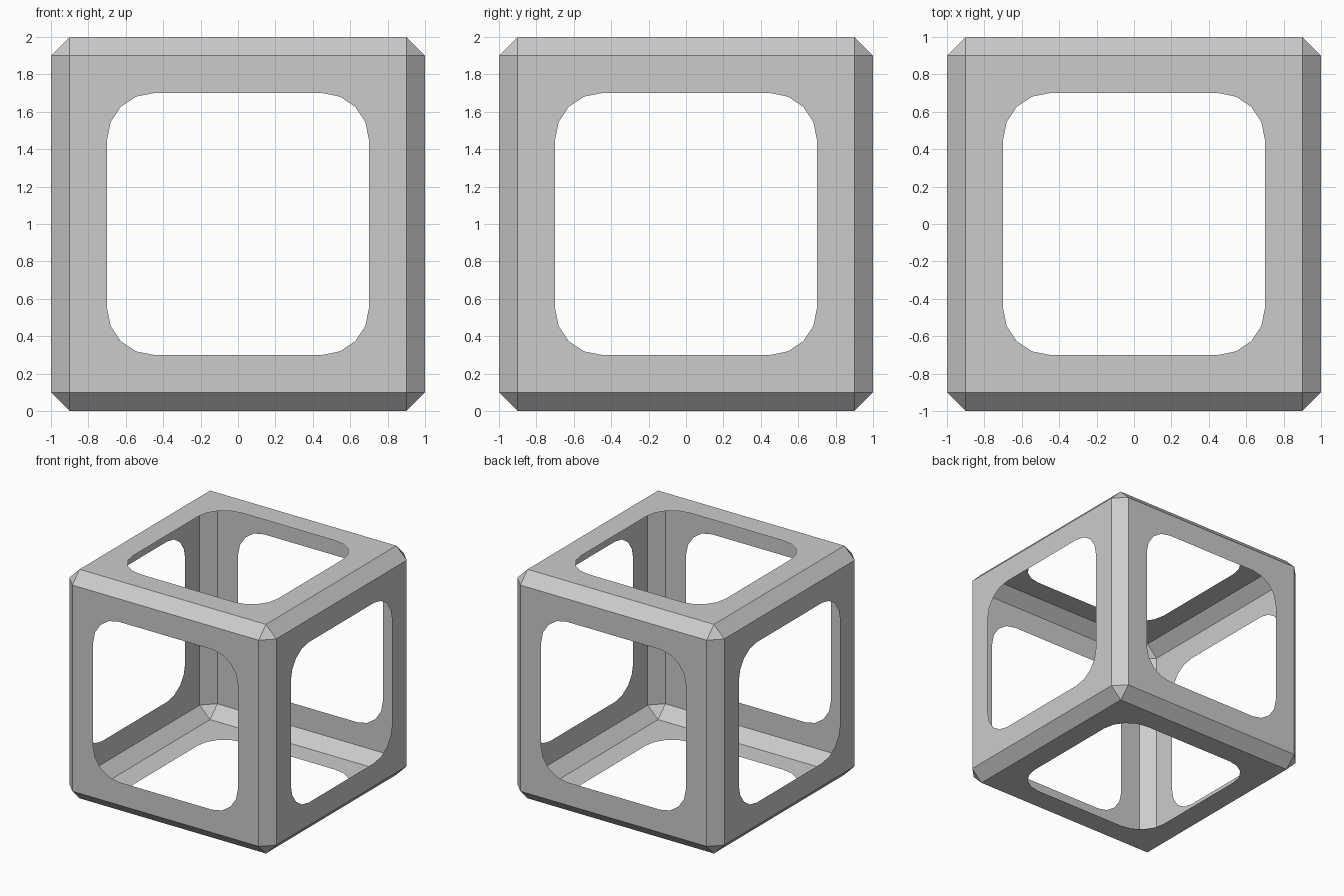
import bpy
import bmesh
from math import sin, cos, pi

if "Cube" in bpy.data.objects:
    bpy.data.objects.remove(bpy.data.objects["Cube"])

CHAMFER = 0.1      # width of the cut along the cube edges
ARC_CENTRE = 0.45  # distance of the hole's corner arc centres from the panel middle
RADIUS = 0.25      # hole corner radius
SEGMENTS = 4       # flat sides per hole corner


def cut_rounded_window(bm, face):
    """Replace a square panel with a border around a rounded square hole."""
    middle = face.calc_center_median()
    corners = list(face.verts)
    bmesh.ops.delete(bm, geom=[face], context='FACES_ONLY')
    arcs = []
    for i, c in enumerate(corners):
        a = (c.co - corners[i - 1].co).normalized()
        b = (corners[(i + 1) % 4].co - c.co).normalized()
        centre = middle + (a - b) * ARC_CENTRE
        angles = [j * pi / 2 / SEGMENTS for j in range(SEGMENTS + 1)]
        arcs.append([bm.verts.new(centre + RADIUS * (a * sin(t) - b * cos(t)))
                     for t in angles])
    for i, c in enumerate(corners):
        arc, k = arcs[i], (i + 1) % 4
        for j in range(SEGMENTS):
            bm.faces.new((c, arc[j + 1], arc[j]))
        bm.faces.new((arc[-1], c, corners[k], arcs[k][0]))


# Chamfered hollow cube, open shell without wall thickness
bm = bmesh.new()
bmesh.ops.create_cube(bm, size=2)
bmesh.ops.bevel(bm, geom=bm.edges[:], offset=CHAMFER, offset_type='OFFSET',
                segments=1, profile=0.5, affect='EDGES')

# Rounded windows in all six panels
for panel in [f for f in bm.faces if f.calc_area() > 1]:
    cut_rounded_window(bm, panel)

bmesh.ops.translate(bm, verts=bm.verts[:], vec=(0, 0, 1))
mesh = bpy.data.meshes.new("cube_frame")
bm.to_mesh(mesh)
bm.free()
frame = bpy.data.objects.new("cube_frame", mesh)
bpy.context.collection.objects.link(frame)
